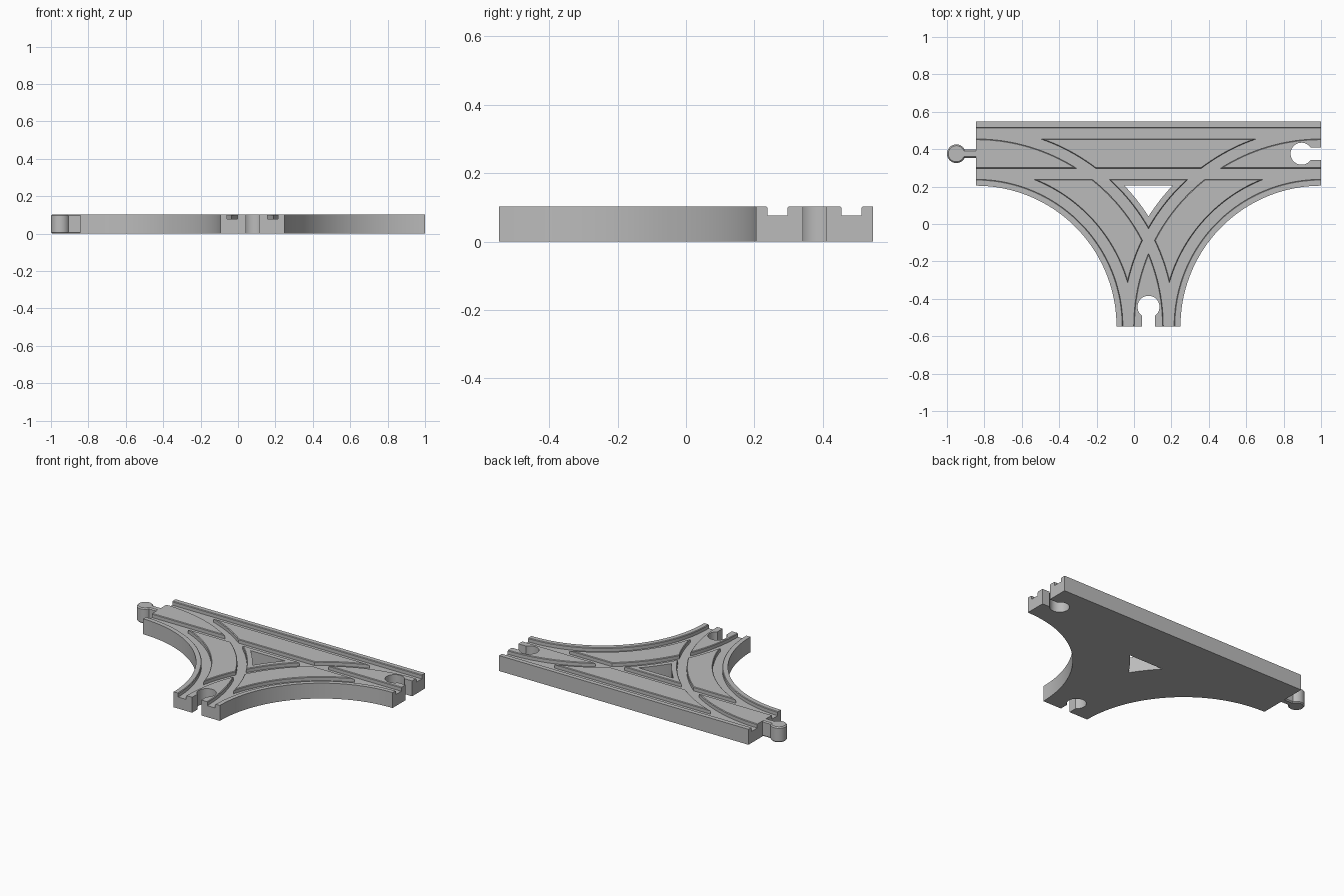
import bpy, bmesh
from math import pi, sin, cos, asin, acos
from mathutils import Vector

if "Cube" in bpy.data.objects:
    bpy.data.objects.remove(bpy.data.objects["Cube"])

H = 0.103                 # track height
HALF = 0.171              # half track width
R = 0.9225                # curve centreline radius
LEFT, RIGHT = -0.845, 1.0
MID = (LEFT + RIGHT) / 2  # stem centreline
LOW = -(R + HALF) / 2     # stem end
LANE = LOW + R            # straight centreline
GAUGE, GROOVE, DEPTH, CHAMFER = 0.108, 0.029, 0.026, 0.004

grey = bpy.data.materials.new("plain grey")
grey.use_nodes = True
colour = (0.5, 0.5, 0.5, 1)
grey.diffuse_color = colour
grey.node_tree.nodes["Principled BSDF"].inputs["Base Color"].default_value = colour


def finish(name, bm):
    bmesh.ops.recalc_face_normals(bm, faces=bm.faces)
    mesh = bpy.data.meshes.new(name)
    bm.to_mesh(mesh)
    bm.free()
    mesh.materials.append(grey)
    ob = bpy.data.objects.new(name, mesh)
    bpy.context.collection.objects.link(ob)
    return ob


def prism(name, outline, z0, z1, bevel=0):
    bm = bmesh.new()
    face = bm.faces.new([bm.verts.new((x, y, z0)) for x, y in outline])
    top = bmesh.ops.extrude_face_region(bm, geom=[face])["geom"]
    bmesh.ops.translate(bm, vec=(0, 0, z1 - z0),
                        verts=[v for v in top if isinstance(v, bmesh.types.BMVert)])
    if bevel:
        rims = [e for e in bm.edges if abs(e.verts[0].co.z - e.verts[1].co.z) < 1e-5]
        bmesh.ops.bevel(bm, geom=rims, offset=bevel, segments=1, affect='EDGES')
    return finish(name, bm)


def loft(name, path, offset):
    """Sweep the flared groove section along (point, sideways) pairs."""
    floor, lift = H - DEPTH, 0.02
    half = [(GROOVE, floor), (GROOVE, H - CHAMFER), (GROOVE + CHAMFER + lift, H + lift)]
    section = half + [(-u, z) for u, z in reversed(half)]
    bm = bmesh.new()
    rings = []
    for p, side in path:
        rings.append([bm.verts.new((*(p + side * (offset + u)), z)) for u, z in section])
    n = len(section)
    for a, b in zip(rings, rings[1:]):
        for i in range(n):
            j = (i + 1) % n
            bm.faces.new((a[i], a[j], b[j], b[i]))
    bm.faces.new(rings[0])
    bm.faces.new(rings[-1])
    return finish(name, bm)


def arc(cx, cy, r, a0, a1, steps=40):
    return [(cx + r * cos(a0 + (a1 - a0) * i / steps),
             cy + r * sin(a0 + (a1 - a0) * i / steps)) for i in range(steps + 1)]


def mirrored(points):
    return [(2 * MID - x, y) for x, y in reversed(points)]


def keyhole(x, y, r, neck, reach, down=False):
    """Round head with a straight neck running towards +x or -y."""
    a = asin(neck / r)
    pts = arc(0, 0, r, a, 2 * pi - a, 32) + [(reach, -neck), (reach, neck)]
    return [(x + v, y - u) if down else (x + u, y + v) for u, v in pts]


def cut(body, cutter):
    mod = body.modifiers.new("cut", 'BOOLEAN')
    mod.operation, mod.solver, mod.object = 'DIFFERENCE', 'EXACT', cutter
    bpy.context.view_layer.objects.active = body
    bpy.ops.object.modifier_apply(modifier=mod.name)
    bpy.data.objects.remove(cutter)


def smooth(ob):
    bpy.ops.object.select_all(action='DESELECT')
    ob.select_set(True)
    bpy.context.view_layer.objects.active = ob
    bpy.ops.object.shade_smooth_by_angle(angle=pi / 7)


# Track body: straight run with a stem between two concave curves
flank = arc(LEFT, LOW, R - HALF, pi / 2, 0)
body = prism("track_body", [(LEFT, LANE + HALF)] + flank + mirrored(flank)
             + [(RIGHT, LANE + HALF)], 0, H)

# Three-sided opening between the three tracks
outer = R + HALF
gap = arc(LEFT, LOW, outer, asin((R - HALF) / outer), acos(R / outer), 16)
cut(body, prism("opening_cutter", gap + mirrored(gap)[1:], -0.1, 0.3))

# Sockets in the right end and the stem end
cut(body, prism("end_socket_cutter",
                keyhole(RIGHT - 0.104, LANE, 0.059, 0.034, 0.2), -0.1, 0.3))
cut(body, prism("stem_socket_cutter",
                keyhole(MID, LOW + 0.104, 0.059, 0.034, 0.2, True), -0.1, 0.3))

# Wheel grooves: one straight pair and two curved pairs
straight = [(Vector((x, LANE)), Vector((0, 1))) for x in (LEFT - 0.06, RIGHT + 0.06)]
curve = []
for x, y in arc(0, 0, 1, pi / 2, 0, 48):
    side = Vector((x, y))
    curve.append((Vector((LEFT, LOW)) + side * R, side))
curve.insert(0, (curve[0][0] - Vector((0.05, 0)), Vector((0, 1))))
curve.append((curve[-1][0] - Vector((0, 0.05)), Vector((1, 0))))
other = [(Vector((2 * MID - p.x, p.y)), Vector((-s.x, s.y))) for p, s in curve]
for path in (straight, curve, other):
    for offset in (-GAUGE, GAUGE):
        cut(body, loft("groove_cutter", path, offset))
smooth(body)

# Connector peg on the left end
peg = prism("connector_peg", keyhole(-0.95, LANE, 0.05, 0.022, 0.125), 0, H, 0.007)
smooth(peg)
